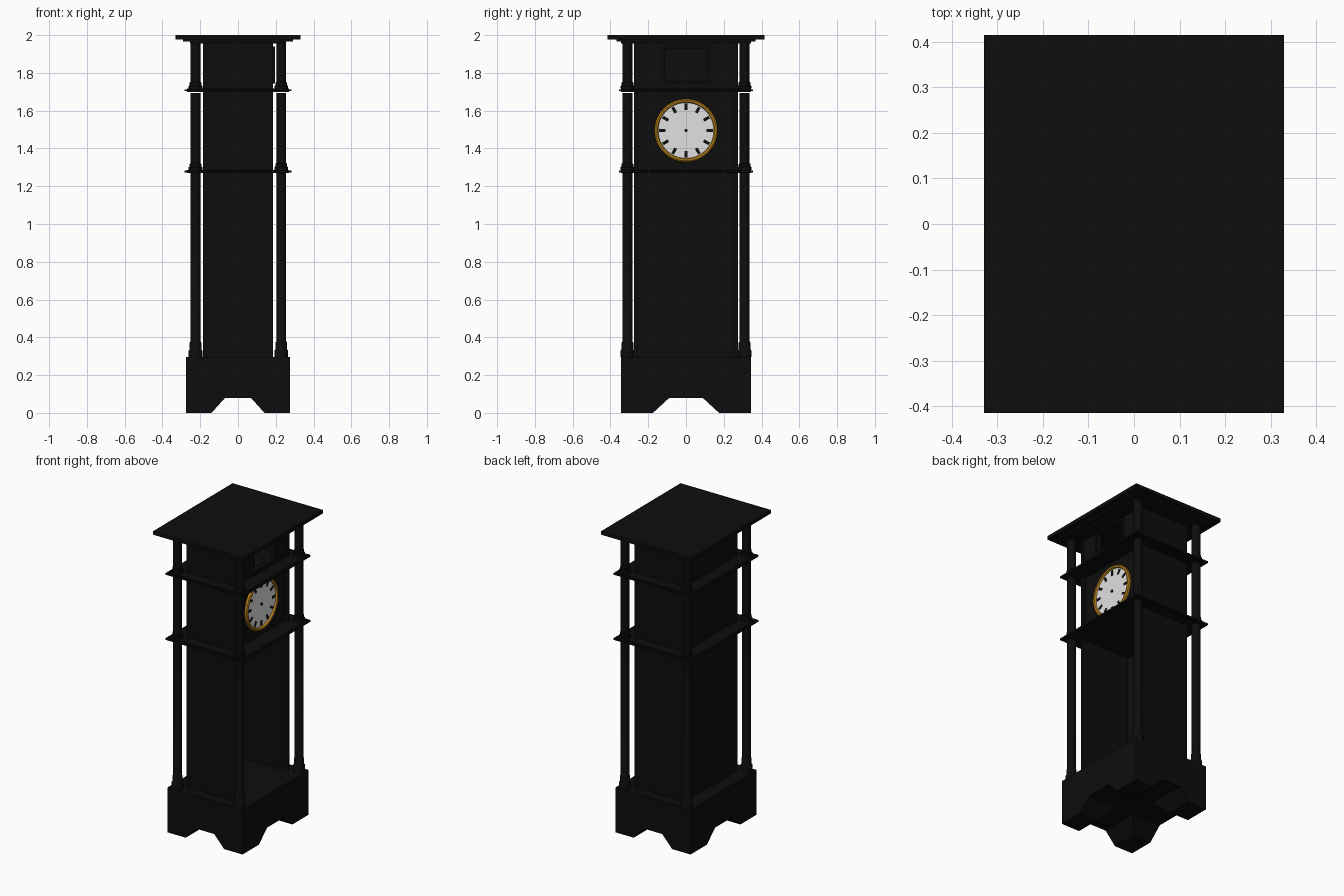
import bpy, bmesh, math
from mathutils import Matrix

if "Cube" in bpy.data.objects:
    bpy.data.objects.remove(bpy.data.objects["Cube"])


def material(name, rgb):
    m = bpy.data.materials.new(name)
    m.diffuse_color = (*rgb, 1)
    m.use_nodes = True
    m.node_tree.nodes["Principled BSDF"].inputs["Base Color"].default_value = m.diffuse_color
    return m


BLACK = material("black wood", (0.004, 0.004, 0.004))
GOLD = material("gold", (0.50, 0.23, 0.012))
WHITE = material("dial white", (0.75, 0.75, 0.75))


def finish(name, bm, mat, smooth=False):
    bmesh.ops.recalc_face_normals(bm, faces=bm.faces)
    me = bpy.data.meshes.new(name)
    bm.to_mesh(me)
    bm.free()
    me.materials.append(mat)
    ob = bpy.data.objects.new(name, me)
    bpy.context.collection.objects.link(ob)
    if smooth:
        bpy.ops.object.select_all(action='DESELECT')
        ob.select_set(True)
        bpy.context.view_layer.objects.active = ob
        bpy.ops.object.shade_smooth_by_angle(angle=math.radians(35))
    return ob


def box(name, x0, x1, y0, y1, z0, z1, mat=BLACK):
    bm = bmesh.new()
    m = Matrix.Translation(((x0 + x1) / 2, (y0 + y1) / 2, (z0 + z1) / 2)) @ \
        Matrix.Diagonal((x1 - x0, y1 - y0, z1 - z0, 1))
    bmesh.ops.create_cube(bm, size=1, matrix=m)
    return finish(name, bm, mat)


def slab(name, hx, hy, z0, z1):
    return box(name, -hx, hx, -hy, hy, z0, z1)


def lathe(name, profile, matrix, mat, steps=24):
    # profile of (radius, height) turned about local z
    bm = bmesh.new()
    vs = [bm.verts.new((r, 0, z)) for r, z in profile]
    es = [bm.edges.new(p) for p in zip(vs, vs[1:])]
    bmesh.ops.spin(bm, geom=vs + es, axis=(0, 0, 1), cent=(0, 0, 0),
                   angle=2 * math.pi, steps=steps)
    bmesh.ops.remove_doubles(bm, verts=bm.verts, dist=1e-5)
    bmesh.ops.transform(bm, matrix=matrix, verts=bm.verts)
    return finish(name, bm, mat, True)


def prism(name, pts, depth):
    # profile (u, z) extruded along y
    bm = bmesh.new()
    f = bm.faces.new([bm.verts.new((u, -depth, z)) for u, z in pts])
    r = bmesh.ops.extrude_face_region(bm, geom=[f])
    bmesh.ops.translate(bm, vec=(0, 2 * depth, 0),
                        verts=[v for v in r['geom'] if isinstance(v, bmesh.types.BMVert)])
    return finish(name, bm, BLACK)


# plinth with the foot cut-outs running through both ways
base = slab("base", 0.275, 0.345, 0, 0.295)
for name, a, b, rot in (("foot_cutter_x", 0.14, 0.068, 0), ("foot_cutter_y", 0.175, 0.088, math.pi / 2)):
    cut = prism(name, [(-a - 0.0875 * (a - b), -0.007), (a + 0.0875 * (a - b), -0.007),
                       (b, 0.08), (-b, 0.08)], 0.5)
    cut.rotation_euler.z = rot
    cut.hide_render = True
    cut.hide_viewport = True
    mod = base.modifiers.new("cut", 'BOOLEAN')
    mod.operation = 'DIFFERENCE'
    mod.solver = 'EXACT'
    mod.object = cut

# case: back and sides, open at the +x front
X, Y, T = 0.185, 0.275, 0.02
box("case_back", -X, -X + T, -Y, Y, 0.295, 1.96)
for s, n in ((-1, "left"), (1, "right")):
    a, b = sorted((s * Y, s * (Y - T)))
    box("case_side_" + n, -X, X, a, b, 0.295, 1.96)

# moulded shelves
for n, z in (("lower", 1.278), ("upper", 1.708)):
    slab(n + "_shelf", 0.282, 0.355, z - 0.005, z + 0.005)
    slab(n + "_shelf_moulding", 0.27, 0.343, z - 0.009, z + 0.009)

# stepped roof
slab("roof_slab", 0.33, 0.415, 1.977, 2.0)
slab("roof_step", 0.292, 0.367, 1.965, 1.977)
slab("roof_neck", 0.255, 0.345, 1.955, 1.965)

# three tiers of round columns with stepped feet
for tier, (z0, z1, h) in enumerate(((0.295, 1.270, 0.085), (1.287, 1.693, 0.035), (1.717, 1.956, 0.035))):
    prof = [(0, z0), (0.036, z0), (0.036, z0 + 0.4 * h), (0.031, z0 + 0.5 * h),
            (0.031, z0 + 0.9 * h), (0.026, z0 + h), (0.026, z1), (0, z1)]
    for x in (-0.225, 0.229):
        for y in (-0.31, 0.31):
            lathe(f"column_tier_{tier + 1}", prof, Matrix.Translation((x, y, 0)), BLACK)

# clock panel and upper panel framing a window
box("dial_panel", 0.145, 0.165, -Y + T, Y - T, 1.28, 1.708)
WY, W0, W1 = 0.12, 1.75, 1.935
box("window_panel_bottom", 0.16, 0.18, -Y + T, Y - T, 1.71, W0)
box("window_panel_top", 0.16, 0.18, -Y + T, Y - T, W1, 1.956)
for s in (-1, 1):
    a, b = sorted((s * WY, s * (Y - T)))
    box("window_panel_side", 0.16, 0.18, a, b, W0, W1)
    a, b = sorted((s * (WY - 0.006), s * (WY + 0.006)))
    box("window_frame_side", 0.16, 0.196, a, b, W0, W1)
for z in (W0, W1):
    box("window_frame_rail", 0.16, 0.196, -WY - 0.006, WY + 0.006, z - 0.006, z + 0.006)

# dial, bezel, centre pin (local z turned to +x)
CZ = 1.495
face = Matrix.Translation((0, 0, CZ)) @ Matrix.Rotation(math.pi / 2, 4, 'Y')
lathe("bezel", [(0.147, 0.165), (0.167, 0.165), (0.167, 0.180), (0.160, 0.185),
                (0.151, 0.183), (0.147, 0.172)], face, GOLD, 48)
lathe("dial", [(0, 0.166), (0.15, 0.166), (0.15, 0.171), (0, 0.171)], face, WHITE, 48)
lathe("centre_pin", [(0.009, 0.170), (0.009, 0.177), (0, 0.177)], face, BLACK, 16)

# plain hour markers
bm = bmesh.new()
for i in range(12):
    m = Matrix.Translation((0.1715, 0, CZ)) @ Matrix.Rotation(i * math.pi / 6, 4, 'X') @ \
        Matrix.Translation((0, 0, 0.125)) @ Matrix.Diagonal((0.003, 0.016, 0.034, 1))
    bmesh.ops.create_cube(bm, size=1, matrix=m)
finish("hour_markers", bm, BLACK)
